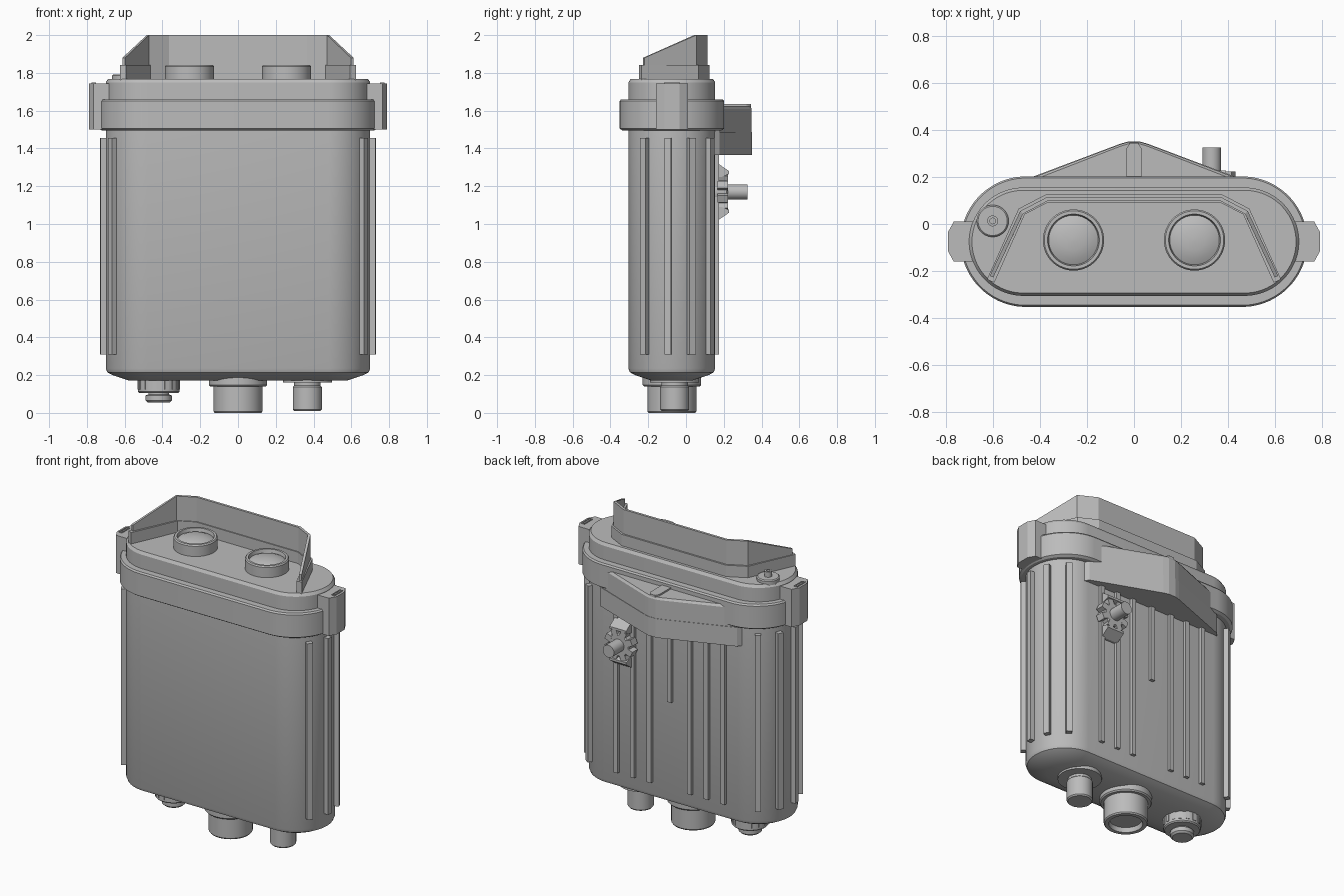
import bpy, bmesh, math
from mathutils import Vector

cube = bpy.data.objects.get("Cube")
if cube:
    bpy.data.objects.remove(cube, do_unlink=True)

grey = bpy.data.materials.new("housing grey")
grey.use_nodes = True
COLOR = (0.5, 0.5, 0.5, 1)
grey.diffuse_color = COLOR
grey.node_tree.nodes["Principled BSDF"].inputs["Base Color"].default_value = COLOR

CY = -0.075      # centre line of the housing in y
HX, R = 0.47, 0.23   # half straight length and end radius of the housing


def finish(name, bm, loc=(0, 0, 0), rot=(0, 0, 0), smooth=True):
    bmesh.ops.recalc_face_normals(bm, faces=bm.faces)
    mesh = bpy.data.meshes.new(name)
    bm.to_mesh(mesh)
    bm.free()
    mesh.materials.append(grey)
    ob = bpy.data.objects.new(name, mesh)
    bpy.context.collection.objects.link(ob)
    ob.location, ob.rotation_euler = loc, rot
    if smooth:
        bpy.ops.object.select_all(action="DESELECT")
        ob.select_set(True)
        bpy.context.view_layer.objects.active = ob
        bpy.ops.object.shade_smooth_by_angle(angle=math.radians(30))
    return ob


def loft(name, rings, **kw):
    """Skin a stack of equal-length point rings and cap both ends."""
    bm = bmesh.new()
    loops = [[bm.verts.new(p) for p in ring] for ring in rings]
    n = len(loops[0])
    for a, b in zip(loops, loops[1:]):
        for i in range(n):
            j = (i + 1) % n
            bm.faces.new((a[i], a[j], b[j], b[i]))
    bm.faces.new(loops[0])
    bm.faces.new(loops[-1])
    return finish(name, bm, **kw)


def turned(name, profile, hx=0, n=48, **kw):
    """Profile of (radius, z); hx stretches the circle into a stadium."""
    def ring(r, z):
        angles = [(i + 0.5) * math.tau / n for i in range(n)]
        return [(math.cos(a) * r + math.copysign(hx, math.cos(a)),
                 math.sin(a) * r, z) for a in angles]
    return loft(name, [ring(r, z) for r, z in profile], **kw)


def prism(name, outline, z0, z1, **kw):
    return loft(name, [[(x, y, z) for x, y in outline] for z in (z0, z1)], **kw)


def box(name, size, loc, rot=(0, 0, 0)):
    bm = bmesh.new()
    bmesh.ops.create_cube(bm, size=1)
    bmesh.ops.scale(bm, vec=size, verts=bm.verts)
    return finish(name, bm, loc, rot, smooth=False)


# Housing, collar and lid
mid = (0, CY, 0)
turned("housing", [(0.11, 0.172), (0.195, 0.2), (0.222, 0.215), (R, 0.235),
                   (R, 1.52)], hx=HX, n=64, loc=mid)
turned("collar", [(0.262, 1.495), (0.277, 1.505), (0.277, 1.65), (0.27, 1.66)],
       hx=0.459, n=64, loc=mid)
turned("lid", [(0.23, 1.65), (0.23, 1.75), (0.218, 1.768)],
       hx=HX, n=64, loc=mid)

# Ribs around both ends
for side in (-1, 1):
    for y in (-0.215, -0.095, 0.025, 0.12):
        a = math.asin((y - CY) / (R + 0.005))
        x = side * (HX + math.cos(a) * (R + 0.005))
        box("end_rib", (0.05, 0.036, 1.145), (x, y, 0.882), (0, 0, side * a))

# Ribs on the back, the middle one short
for x in (-0.385, -0.265, -0.145, 0.145, 0.265, 0.385):
    box("back_rib", (0.03, 0.04, 1.145), (x, 0.155, 0.882))
box("back_rib_short", (0.03, 0.04, 0.585), (0, 0.155, 1.162))

# Side clips with a slot frame on top
for side in (-1, 1):
    half = [(0.67, 0.085), (0.765, 0.085), (0.79, 0.04)]
    outline = [(side * x, y) for x, y in half]
    outline += [(x, -y) for x, y in reversed(outline)]
    prism("side_clip", outline, 1.5, 1.745, loc=mid, smooth=False)
    cx = side * 0.764
    for dx in (-0.009, 0.009):
        box("clip_slot_edge", (0.006, 0.08, 0.008), (cx + dx, CY + 0.002, 1.746))
    for dy in (-0.038, 0.038):
        box("clip_slot_end", (0.024, 0.006, 0.008), (cx, CY + dy, 1.746))

# Hood: a folded wall open at the front, standing on a thicker foot


def folded_wall(name, half, z0, thickness):
    pts = half + [(-x, y, z) for x, y, z in reversed(half)]
    bm = bmesh.new()
    low = [bm.verts.new((x, y, z0)) for x, y, z in pts]
    top = [bm.verts.new(p) for p in pts]
    for i in range(len(pts) - 1):
        bm.faces.new((low[i], low[i + 1], top[i + 1], top[i]))
    ob = finish(name, bm, smooth=False)
    # the wall thickens towards the lenses
    face = ob.data.polygons[2]
    mod = ob.modifiers.new("thickness", "SOLIDIFY")
    mod.thickness = thickness
    mod.offset = -1 if face.normal.y > 0 else 1
    mod.use_even_offset = True


folded_wall("hood", [(0.612, -0.22, 1.88), (0.483, 0.055, 2.0),
                     (0.37, 0.114, 2.0)], 1.76, 0.016)
folded_wall("hood_foot", [(0.624, -0.235, 1.842), (0.49, 0.065, 1.842),
                          (0.375, 0.125, 1.842)], 1.76, 0.034)

# Lenses
for side in (-1, 1):
    turned("lens", [(0.13, 1.76), (0.13, 1.834), (0.124, 1.842),
                    (0.11, 1.842), (0.105, 1.82), (0.08, 1.832),
                    (0.045, 1.84), (0.008, 1.843)], loc=(side * 0.257, -0.068, 0))

# Small vent knob on the lid
turned("vent_knob", [(0.068, 1.76), (0.068, 1.785), (0.062, 1.791),
                     (0.023, 1.791), (0.023, 1.825), (0.012, 1.825),
                     (0.012, 1.805)], n=32, loc=(-0.6, 0.013, 0))

# Wedge-shaped bracket on the back, in two layers
wedge = [(0.51, 0.15), (0.49, 0.178), (0.06, 0.34), (0.025, 0.35)]
wedge += [(-x, y) for x, y in reversed(wedge)]
prism("bracket_lower", wedge, 1.365, 1.488, smooth=False)
upper = [(x * 0.99, y - 0.002) for x, y in wedge]
rim = [(x * 0.97, y - 0.01) for x, y in wedge]
loft("bracket_upper", [[(x, y, z) for x, y in o] for o, z in
                       ((upper, 1.488), (upper, 1.61), (rim, 1.624))], smooth=False)
tab = [(0.032, 0.18), (0.032, 0.32), (0.018, 0.343)]
tab += [(-x, y) for x, y in reversed(tab)]
prism("bracket_tab", tab, 1.6, 1.634, smooth=False)

# Valve on the back: disc, grips, pin and two sloped lugs
valve = Vector((0.33, 0, 1.17))
to_back = (-math.pi / 2, 0, 0)
turned("valve_disc", [(0.075, 0.15), (0.075, 0.215), (0.068, 0.222),
                      (0.04, 0.222), (0.04, 0.325)], n=32, loc=valve, rot=to_back)
for i in range(8):
    a = (i + 0.5) * math.tau / 8
    spot = valve + Vector((math.cos(a) * 0.08, 0.195, math.sin(a) * 0.08))
    box("valve_grip", (0.04, 0.055, 0.04), spot, (0, -a, 0))
for side in (-1, 1):
    rings = [[(x, y, side * z) for y, z in
              ((0.15, 0.08), (0.15, 0.15), (0.17, 0.15), (0.228, 0.11),
               (0.228, 0.095), (0.19, 0.08))] for x in (-0.06, 0.06)]
    loft("valve_lug", rings, loc=valve, smooth=False)

# Sockets underneath
turned("centre_socket", [(0.155, 0.19), (0.155, 0.148), (0.148, 0.14),
                         (0.13, 0.14), (0.13, 0.008), (0.124, 0), (0.1, 0),
                         (0.095, 0.03)], loc=mid)
turned("left_plug", [(0.13, 0.19), (0.13, 0.16), (0.07, 0.16), (0.07, 0.145),
                     (0.077, 0.138), (0.077, 0.018), (0.07, 0.01)],
       n=32, loc=(0.367, -0.06, 0))
turned("right_cap", [(0.11, 0.19), (0.11, 0.112), (0.103, 0.105),
                     (0.055, 0.105), (0.055, 0.098), (0.07, 0.092),
                     (0.07, 0.066), (0.058, 0.055)], n=32, loc=(-0.42, -0.06, 0))
for i in range(16):
    a = i * math.tau / 16
    box("cap_grip", (0.008, 0.022, 0.05),
        (-0.42 + math.cos(a) * 0.109, -0.06 + math.sin(a) * 0.109, 0.15), (0, 0, a))
